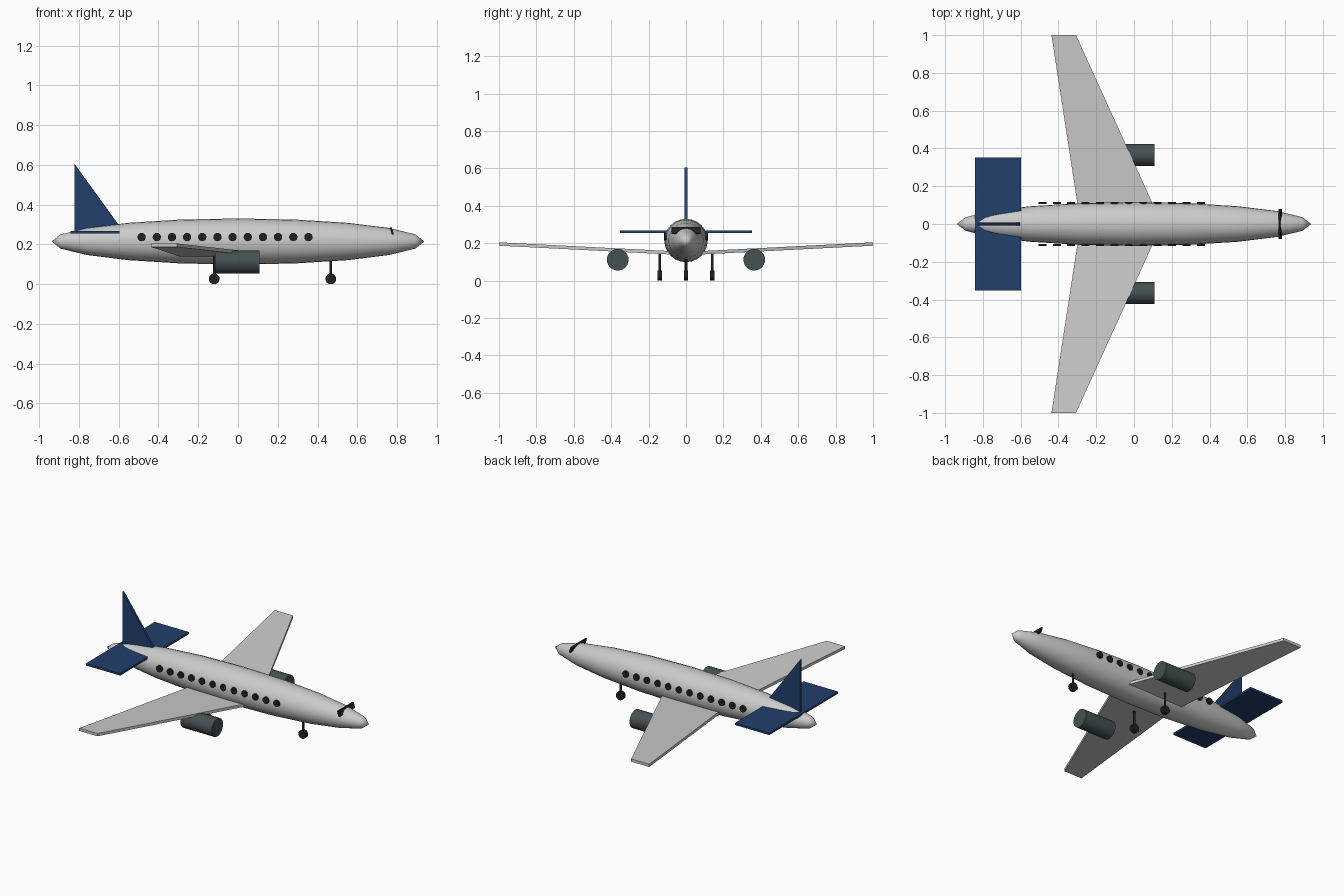
import bpy, bmesh, math
from mathutils import Vector

if "Cube" in bpy.data.objects:
    bpy.data.objects.remove(bpy.data.objects["Cube"])


def material(name, rgb):
    m = bpy.data.materials.new(name)
    m.diffuse_color = (*rgb, 1)
    m.use_nodes = True
    m.node_tree.nodes["Principled BSDF"].inputs["Base Color"].default_value = m.diffuse_color
    return m


NAVY = material("navy", (0.015, 0.05, 0.15))
SLATE = material("slate", (0.06, 0.08, 0.085))
BLACK = material("black", (0.012, 0.014, 0.017))


def finish(name, mat=None, smooth=True):
    ob = bpy.context.object
    ob.name = name
    if mat:
        ob.data.materials.append(mat)
    bpy.ops.object.transform_apply(location=False, rotation=True, scale=True)
    if smooth:
        bpy.ops.object.shade_smooth_by_angle(angle=math.radians(40))
    return ob


def cylinder(name, loc, r, length, axis, mat, sides=24):
    rot = {"x": (0, math.pi / 2, 0), "y": (math.pi / 2, 0, 0), "z": (0, 0, 0)}[axis]
    bpy.ops.mesh.primitive_cylinder_add(vertices=sides, radius=r, depth=length,
                                        location=loc, rotation=rot)
    return finish(name, mat)


def box(name, loc, size, mat, rot=(0, 0, 0)):
    bpy.ops.mesh.primitive_cube_add(size=1, location=loc, rotation=rot)
    bpy.context.object.scale = size
    return finish(name, mat, smooth=False)


def slab(name, outline, thickness, mat=None):
    """Flat outline given thickness by extruding along the given vector."""
    t = Vector(thickness)
    bm = bmesh.new()
    face = bm.faces.new([bm.verts.new(Vector(p) - t / 2) for p in outline])
    ext = bmesh.ops.extrude_face_region(bm, geom=[face], use_keep_orig=True)
    bmesh.ops.translate(bm, vec=t, verts=[v for v in ext["geom"] if isinstance(v, bmesh.types.BMVert)])
    bmesh.ops.recalc_face_normals(bm, faces=bm.faces)
    me = bpy.data.meshes.new(name)
    bm.to_mesh(me)
    bm.free()
    ob = bpy.data.objects.new(name, me)
    bpy.context.collection.objects.link(ob)
    if mat:
        me.materials.append(mat)
    return ob


# Fuselage: stretched sphere with its poles at nose and tail
bpy.ops.mesh.primitive_uv_sphere_add(segments=24, ring_count=10, radius=1,
                                     location=(0, 0, 0.215), rotation=(0, math.pi / 2, 0))
fuselage = finish("fuselage", smooth=False)
fuselage.scale = (0.938, 0.116, 0.116)
bpy.ops.object.transform_apply(location=False, rotation=False, scale=True)
bpy.ops.object.shade_smooth()

# Parts repeated on both sides
for side, s in (("right", -1), ("left", 1)):
    # Swept, raised wing
    slab(side + "_wing",
         [(0.148, 0, 0.145), (-0.283, 0, 0.145), (-0.437, s, 0.196), (-0.307, s, 0.196)],
         (0, 0, 0.018))
    # Engine
    cylinder(side + "_engine", (-0.004, s * 0.365, 0.112), 0.058, 0.224, "x", SLATE)
    # Cabin windows
    for i in range(12):
        cylinder(f"{side}_window_{i + 1}", (-0.485 + i * 0.0763, s * 0.111, 0.237),
                 0.021, 0.012, "y", BLACK, 16)

# Tail surfaces
box("tailplane", (-0.72, 0, 0.261), (0.246, 0.704, 0.013), NAVY)
slab("tail_fin", [(-0.822, 0, 0.26), (-0.822, 0, 0.605), (-0.572, 0, 0.26)],
     (0, 0.015, 0), NAVY)

# Cockpit windscreen
box("windscreen", (0.774, 0, 0.268), (0.010, 0.157, 0.037), BLACK, (0, -0.3, 0))

# Landing gear
for name, x, y, top in (("nose", 0.467, 0, 0.13),
                        ("right_main", -0.12, -0.14, 0.15),
                        ("left_main", -0.12, 0.14, 0.15)):
    cylinder(name + "_strut", (x, y, (top + 0.03) / 2), 0.007, top - 0.03, "z", BLACK, 12)
    cylinder(name + "_wheel", (x, y, 0.027), 0.027, 0.024, "y", BLACK, 20)
